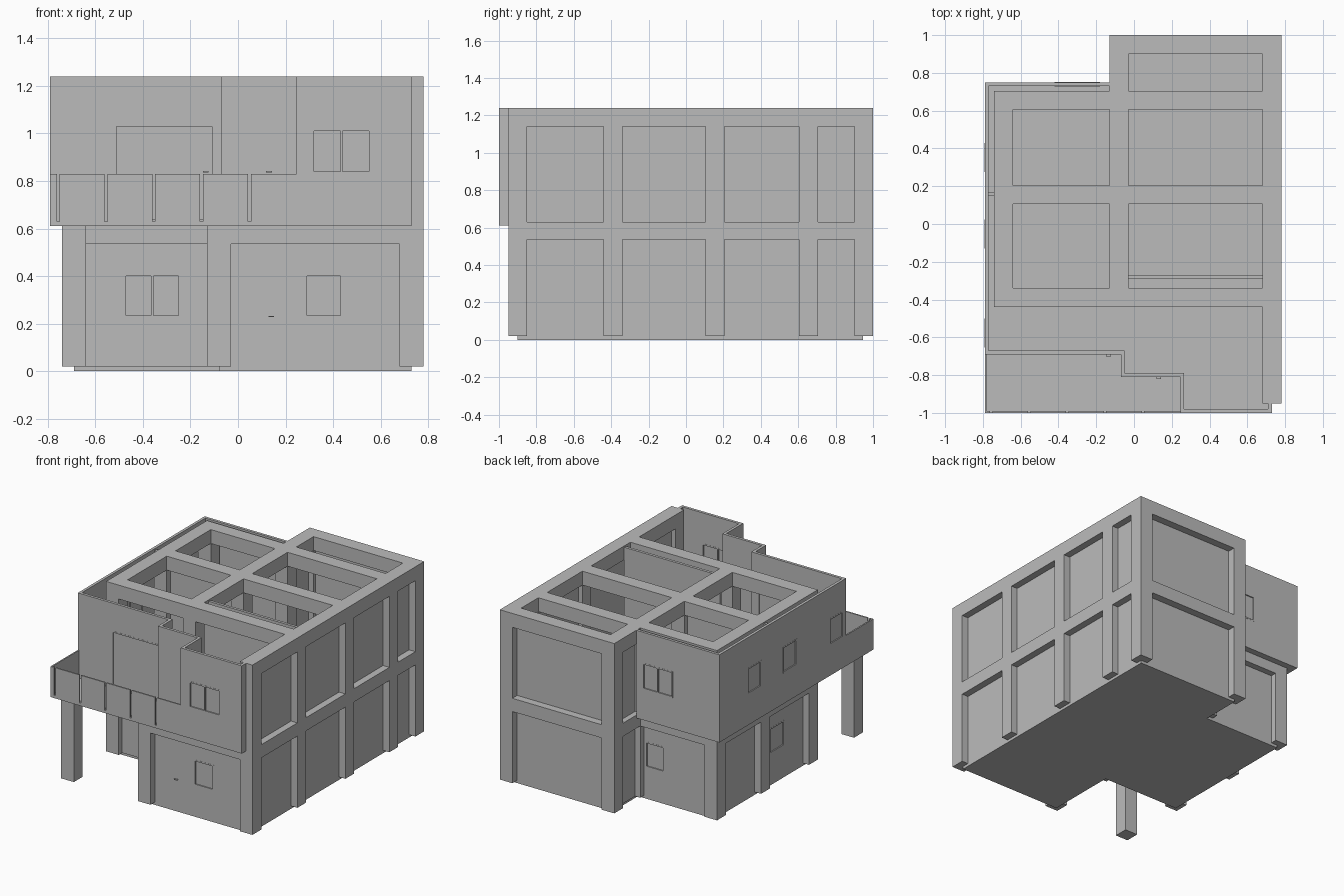
import bpy
import bmesh

cube = bpy.data.objects.get("Cube")
if cube:
    bpy.data.objects.remove(cube, do_unlink=True)

concrete = bpy.data.materials.new("concrete_grey")
concrete.use_nodes = True
GREY = (0.5, 0.5, 0.5, 1)
concrete.diffuse_color = GREY
concrete.node_tree.nodes["Principled BSDF"].inputs["Base Color"].default_value = GREY


def add_object(name, bm):
    mesh = bpy.data.meshes.new(name)
    bm.to_mesh(mesh)
    bm.free()
    mesh.materials.append(concrete)
    obj = bpy.data.objects.new(name, mesh)
    bpy.context.collection.objects.link(obj)
    return obj


def box(name, x, y, z):
    """Box from (low, high) pairs."""
    bm = bmesh.new()
    bmesh.ops.create_cube(bm, size=1)
    for v in bm.verts:
        v.co = [r[0] + (c + 0.5) * (r[1] - r[0]) for c, r in zip(v.co, (x, y, z))]
    return add_object(name, bm)


def panel(name, axis, pos, run, height, holes=(), thick=0.02):
    """Upright sheet along an axis, with rectangular holes (a0, a1, z0, z1)."""
    a_cuts = sorted({*run, *(h[i] for h in holes for i in (0, 1))})
    z_cuts = sorted({*height, *(h[i] for h in holes for i in (2, 3))})
    bm = bmesh.new()
    for a0, a1 in zip(a_cuts, a_cuts[1:]):
        for z0, z1 in zip(z_cuts, z_cuts[1:]):
            a, z = (a0 + a1) / 2, (z0 + z1) / 2
            if any(h[0] < a < h[1] and h[2] < z < h[3] for h in holes):
                continue
            corners = ((a0, z0), (a1, z0), (a1, z1), (a0, z1))
            bm.faces.new([bm.verts.new((u, pos, w) if axis == "x" else (pos, u, w))
                          for u, w in corners])
    bmesh.ops.remove_doubles(bm, verts=bm.verts, dist=0.0001)
    obj = add_object(name, bm)
    mod = obj.modifiers.new("thickness", "SOLIDIFY")
    mod.thickness = thick
    mod.offset = 0
    return obj


def window(name, axis, pos, opening, panes):
    """Frame with one or two lights and a thin pane set back in it."""
    a0, a1, z0, z1 = opening
    rim = 0.01
    width = (a1 - a0 - rim) / panes
    lights = [(a0 + rim + i * width, a0 + (i + 1) * width, z0 + rim, z1 - rim)
              for i in range(panes)]
    panel(name + "_frame", axis, pos, (a0, a1), (z0, z1), lights, 0.022)
    panel(name + "_pane", axis, pos, (a0, a1), (z0, z1), (), 0.006)


def wall(name, axis, pos, run, height, windows=()):
    panel(name, axis, pos, run, height, [w[0] for w in windows])
    for i, (opening, panes) in enumerate(windows):
        window(f"{name}_window_{i + 1}", axis, pos, opening, panes)


# Levels and structural grid
LEFT, MID, RIGHT = -0.69, -0.08, 0.73
ROWS = (-0.9, -0.39, 0.155, 0.655, 0.95)
HALF = 0.05
FLOOR, SLAB, UPPER, ROOF = 0.02, 0.61, 0.63, 1.24
LOW_BEAM, HIGH_BEAM = (0.535, UPPER), (1.14, ROOF)
SILL_LOW, SILL_HIGH = (0.225, 0.41), (0.83, 1.02)


def around(c):
    return (c - HALF, c + HALF)


# Ground and upper floor slabs
box("ground_slab_right", (MID, RIGHT), (-0.9, 0.945), (0, FLOOR))
box("ground_slab_left", (LEFT, MID), (-0.39, 0.66), (0, FLOOR))
box("upper_slab_main", (-0.79, RIGHT), (-1, 0.75), (SLAB, UPPER))
box("upper_slab_back", (MID, RIGHT), (0.75, 0.945), (SLAB, UPPER))

# Columns
for i, y in enumerate(ROWS):
    for side, x in (("left", LEFT), ("middle", MID), ("right", RIGHT)):
        if side == "left" and i == 4:
            continue
        top = SLAB if i == 0 and side != "right" else ROOF
        box(f"{side}_column_{i + 1}", around(x), around(y), (FLOOR, top))

# Beams on both levels
for level, z in (("lower", LOW_BEAM), ("roof", HIGH_BEAM)):
    first_mid = ROWS[0] if level == "lower" else ROWS[1]
    for side, x, y0, y1 in (("left", LEFT, ROWS[1], ROWS[3]),
                            ("middle", MID, first_mid, ROWS[4]),
                            ("right", RIGHT, ROWS[0], ROWS[4])):
        box(f"{level}_{side}_beam", around(x), (y0 - HALF, y1 + HALF), z)
    for i, y in enumerate(ROWS):
        if i == 0 and level == "roof":
            continue
        if i in (1, 2, 3):
            box(f"{level}_cross_beam_left_{i}", (LEFT + HALF, MID - HALF), around(y), z)
        box(f"{level}_cross_beam_right_{i}", (MID + HALF, RIGHT - HALF), around(y), z)

# Lower walls
low = (FLOOR, 0.54)
wall("lower_front_wall", "x", -0.89, (MID, RIGHT), low, [((0.28, 0.44, *SILL_LOW), 1)])
wall("porch_back_wall", "x", -0.39, (LEFT, MID), low, [((-0.48, -0.24, *SILL_LOW), 2)])
wall("porch_side_wall", "y", -0.07, (-0.88, -0.39), low)
wall("lower_left_wall", "y", -0.68, (-0.39, 0.65), low, [((-0.13, 0.04, *SILL_LOW), 1)])
wall("lower_back_left_wall", "x", 0.65, (LEFT, MID), low, [((-0.29, -0.14, *SILL_LOW), 1)])

# Full height walls set inside the frame
wall("right_wall", "y", 0.72, (-0.9, 0.945), (FLOOR, 1.15))
wall("back_wall", "x", 0.935, (MID, RIGHT), (FLOOR, 1.15))
wall("back_return_wall", "y", MID, (0.655, 0.94), (FLOOR, 1.15))

# Upper outer walls
high = (UPPER, ROOF)
wall("upper_left_wall", "y", -0.78, (-0.69, 0.75), high,
     [((a, a + 0.155, *SILL_HIGH), 1) for a in (-0.655, -0.13, 0.275)])
wall("upper_back_wall", "x", 0.74, (-0.77, -0.13), high, [((-0.42, -0.18, *SILL_HIGH), 2)])
wall("balcony_wall", "x", -0.68, (-0.77, -0.05), high, [((-0.52, -0.1, UPPER, 1.04), 1)])
wall("entry_side_wall", "y", -0.06, (-0.81, -0.69), high)
wall("entry_wall", "x", -0.8, (-0.05, 0.265), high)
wall("bay_side_wall", "y", 0.255, (-1, -0.81), high)
wall("bay_front_wall", "x", -0.99, (0.265, RIGHT), high, [((0.31, 0.56, *SILL_HIGH), 2)])
wall("bay_right_wall", "y", 0.72, (-0.98, -0.9), high)

# Upper partitions
wall("room_partition", "x", 0.16, (-0.77, MID), (UPPER, 1.23))
wall("stair_partition", "x", -0.28, (MID, RIGHT - HALF), (UPPER, 1.23))

# Balcony railing with narrow slots
slots = [(-0.762 + i * 0.201, -0.75 + i * 0.201, UPPER, 0.83) for i in range(5)]
panel("balcony_railing", "x", -0.995, (-0.79, 0.245), (UPPER, 0.83), slots, 0.01)
panel("balcony_end_railing", "y", -0.785, (-0.99, -0.69), (UPPER, 0.83), (), 0.01)

# Door handles
for name, x, y, z in (("front_door_handle", 0.14, -0.905, 0.23),
                      ("balcony_door_handle", -0.135, -0.695, 0.838),
                      ("entry_door_handle", 0.13, -0.815, 0.838)):
    box(name, (x - 0.012, x + 0.012), (y - 0.006, y + 0.006), (z - 0.003, z + 0.003))
